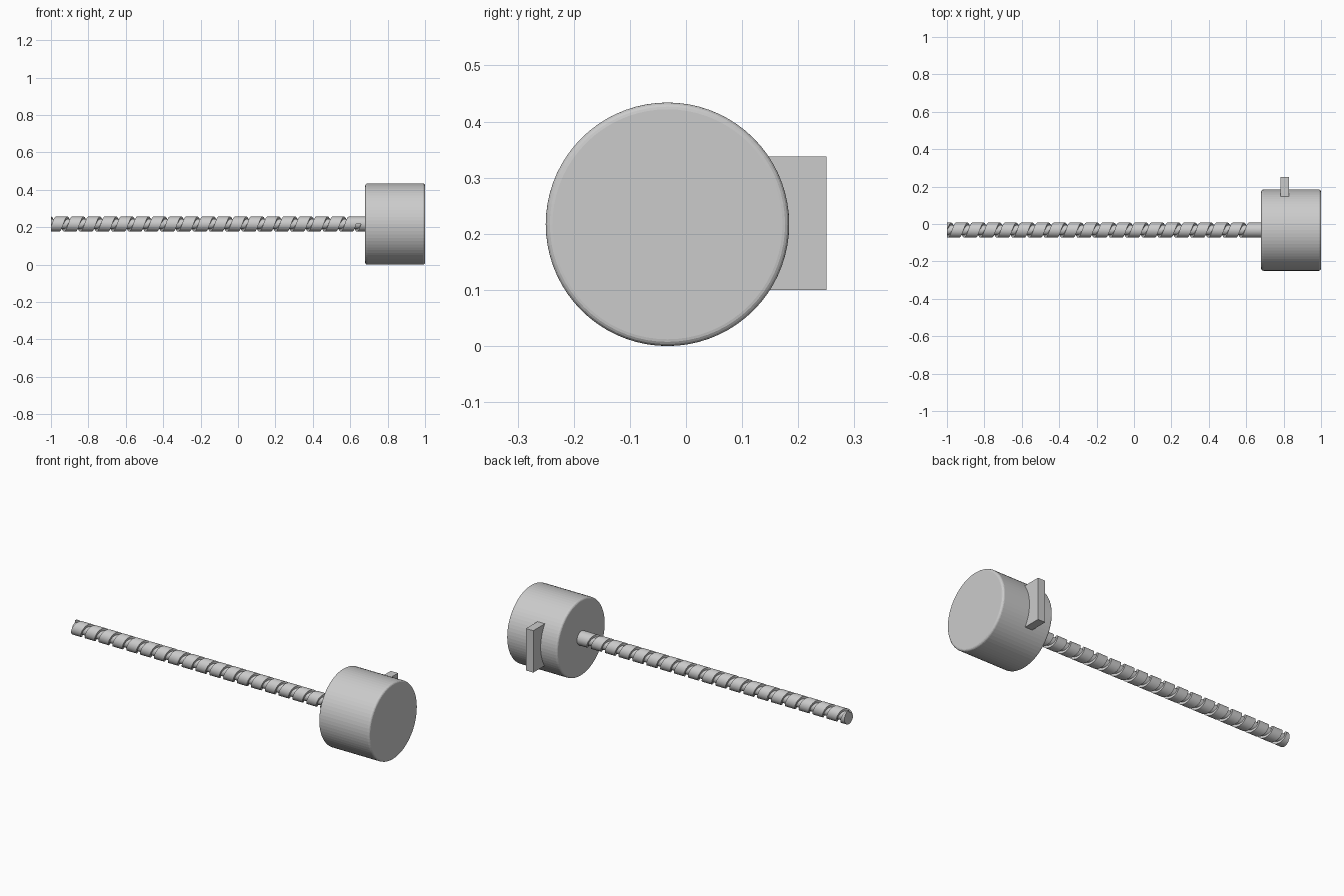
import bpy, bmesh, math
from mathutils import Matrix

cube = bpy.data.objects.get("Cube")
if cube:
    bpy.data.objects.remove(cube, do_unlink=True)

AXIS_Y, AXIS_Z = -0.033, 0.217   # shared axis of rod and head, along x
HEAD_R, ROD_R = 0.217, 0.04

grey = bpy.data.materials.new("light grey")
GREY = (0.6, 0.6, 0.6, 1)
grey.use_nodes = True
grey.diffuse_color = GREY
grey.node_tree.nodes["Principled BSDF"].inputs["Base Color"].default_value = GREY


def make_object(name, bm):
    bmesh.ops.recalc_face_normals(bm, faces=bm.faces)
    mesh = bpy.data.meshes.new(name)
    bm.to_mesh(mesh)
    bm.free()
    mesh.materials.append(grey)
    obj = bpy.data.objects.new(name, mesh)
    bpy.context.collection.objects.link(obj)
    return obj


def x_cylinder(name, radius, x0, x1, sides):
    bm = bmesh.new()
    place = (Matrix.Translation(((x0 + x1) / 2, AXIS_Y, AXIS_Z))
             @ Matrix.Rotation(math.pi / 2, 4, "Y"))
    bmesh.ops.create_cone(bm, cap_ends=True, segments=sides, radius1=radius,
                          radius2=radius, depth=x1 - x0, matrix=place)
    return make_object(name, bm)


def apply_all(obj):
    bpy.ops.object.select_all(action="DESELECT")
    bpy.context.view_layer.objects.active = obj
    obj.select_set(True)
    for mod in list(obj.modifiers):
        bpy.ops.object.modifier_apply(modifier=mod.name)


# Head: drum with rounded rims
head = x_cylinder("head", HEAD_R, 0.68, 1.0, 72)
bevel = head.modifiers.new("rims", "BEVEL")
bevel.width = 0.012
bevel.segments = 4
bevel.limit_method = "ANGLE"
bevel.angle_limit = math.radians(40)
apply_all(head)

# Tab: flat plate standing out of the back of the head
bm = bmesh.new()
bmesh.ops.create_cube(bm, size=1, matrix=Matrix.Translation((0.807, 0.19, 0.219))
                      @ Matrix.Diagonal((0.046, 0.12, 0.238, 1)))
make_object("tab", bm)

# Rod, with its end inside the head
rod = x_cylinder("rod", ROD_R, -1.0, 0.69, 64)

# Groove cutter: rectangle swept along a helix, running off the free end
PITCH, WIDTH, DEPTH, STEPS = 0.087, 0.025, 0.013, 32
bm = bmesh.new()
previous = None
for i in range(20 * STEPS + 1):
    turn = i / STEPS
    angle = math.pi + turn * math.tau
    x = 0.645 - turn * PITCH
    ring = []
    for side, radius in ((-1, ROD_R - DEPTH), (1, ROD_R - DEPTH),
                         (1, ROD_R + 0.01), (-1, ROD_R + 0.01)):
        ring.append(bm.verts.new((x + side * WIDTH / 2,
                                  AXIS_Y + radius * math.cos(angle),
                                  AXIS_Z + radius * math.sin(angle))))
    if previous:
        for a in range(4):
            b = (a + 1) % 4
            bm.faces.new((previous[a], previous[b], ring[b], ring[a]))
    else:
        bm.faces.new(ring)
    previous = ring
bm.faces.new(previous)
cutter = make_object("groove_cutter", bm)
cutter.hide_render = True

cut = rod.modifiers.new("groove", "BOOLEAN")
cut.operation = "DIFFERENCE"
cut.solver = "EXACT"
cut.object = cutter
apply_all(rod)
bpy.data.objects.remove(cutter, do_unlink=True)
bpy.ops.object.shade_smooth_by_angle(angle=math.radians(30))
